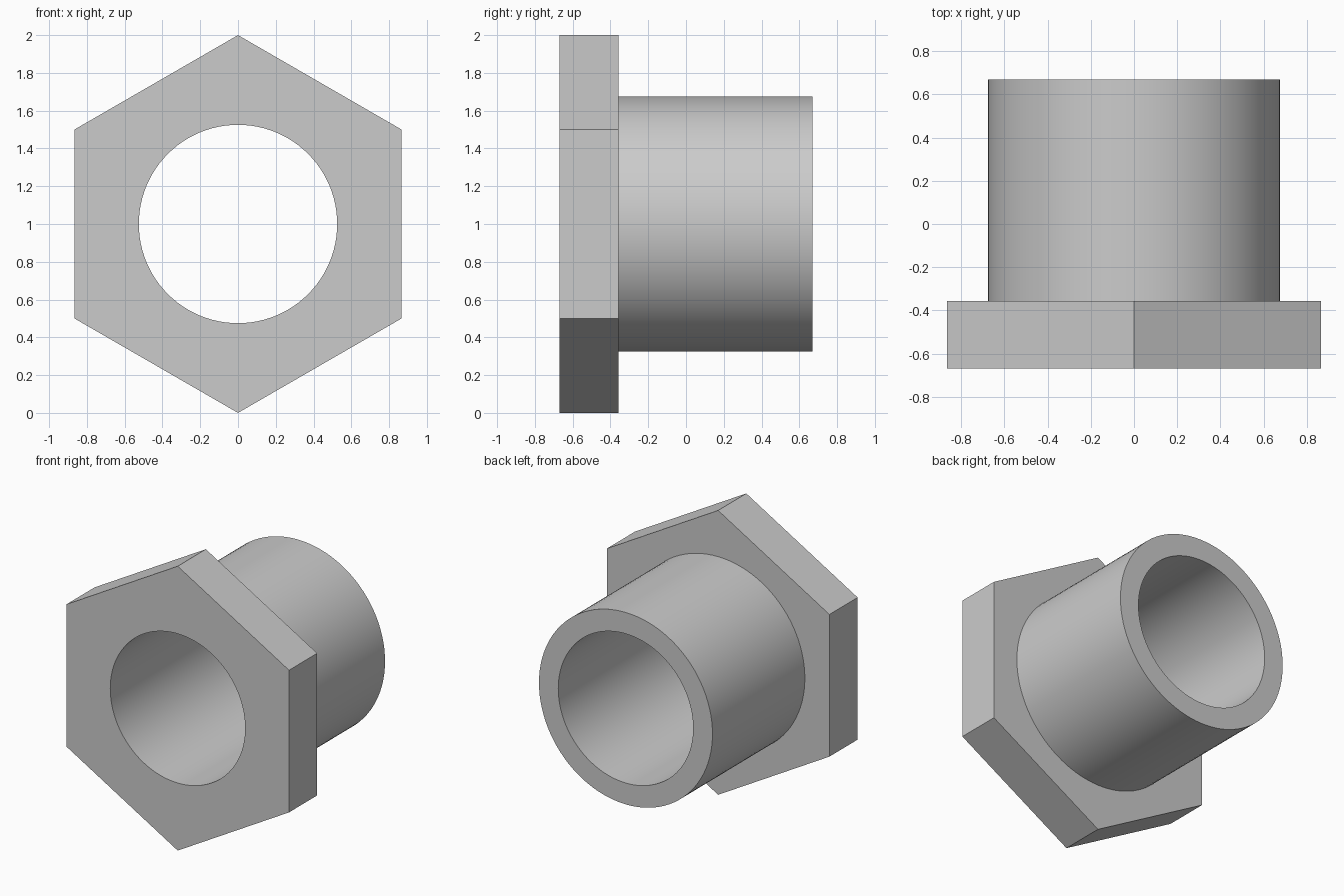
import bpy
import bmesh
from math import cos, sin, pi

cube = bpy.data.objects.get("Cube")
if cube:
    bpy.data.objects.remove(cube, do_unlink=True)

SEGMENTS = 96
STEP = SEGMENTS // 6
HEX_R, TUBE_R, BORE_R = 1.0, 0.675, 0.525
FRONT, SHOULDER, BACK = -0.67, -0.357, 0.67
CENTRE_Z = 1.0

# Plain grey metal
grey = bpy.data.materials.new("plain_grey")
grey.use_nodes = True
colour = (0.6, 0.6, 0.6, 1.0)
grey.diffuse_color = colour
grey.node_tree.nodes["Principled BSDF"].inputs["Base Color"].default_value = colour


def ring(bm, y, radius, hexagonal=False):
    """Ring around the y axis; hexagonal rings gather their points at six corners."""
    verts = []
    for i in range(SEGMENTS):
        k = (i + STEP // 2) // STEP * STEP if hexagonal else i
        a = pi / 2 + 2 * pi * k / SEGMENTS
        verts.append(bm.verts.new((radius * cos(a), y, CENTRE_Z + radius * sin(a))))
    return verts


# Closed section: front face, hex flange, shoulder, tube, end rim, bore
bm = bmesh.new()
rings = [
    ring(bm, FRONT, BORE_R),
    ring(bm, FRONT, HEX_R, True),
    ring(bm, SHOULDER, HEX_R, True),
    ring(bm, SHOULDER, TUBE_R),
    ring(bm, BACK, TUBE_R),
    ring(bm, BACK, BORE_R),
]
for r, lower in enumerate(rings):
    upper = rings[(r + 1) % len(rings)]
    for i in range(SEGMENTS):
        j = (i + 1) % SEGMENTS
        bm.faces.new((lower[i], lower[j], upper[j], upper[i]))
bmesh.ops.remove_doubles(bm, verts=bm.verts, dist=0.0001)
bmesh.ops.recalc_face_normals(bm, faces=bm.faces)

mesh = bpy.data.meshes.new("hex_flanged_bushing")
bm.to_mesh(mesh)
bm.free()
mesh.materials.append(grey)
bushing = bpy.data.objects.new("hex_flanged_bushing", mesh)
bpy.context.collection.objects.link(bushing)

# Smooth round walls, crisp rims and flats
bpy.ops.object.select_all(action="DESELECT")
bushing.select_set(True)
bpy.context.view_layer.objects.active = bushing
bpy.ops.object.shade_smooth_by_angle(angle=pi / 6)
